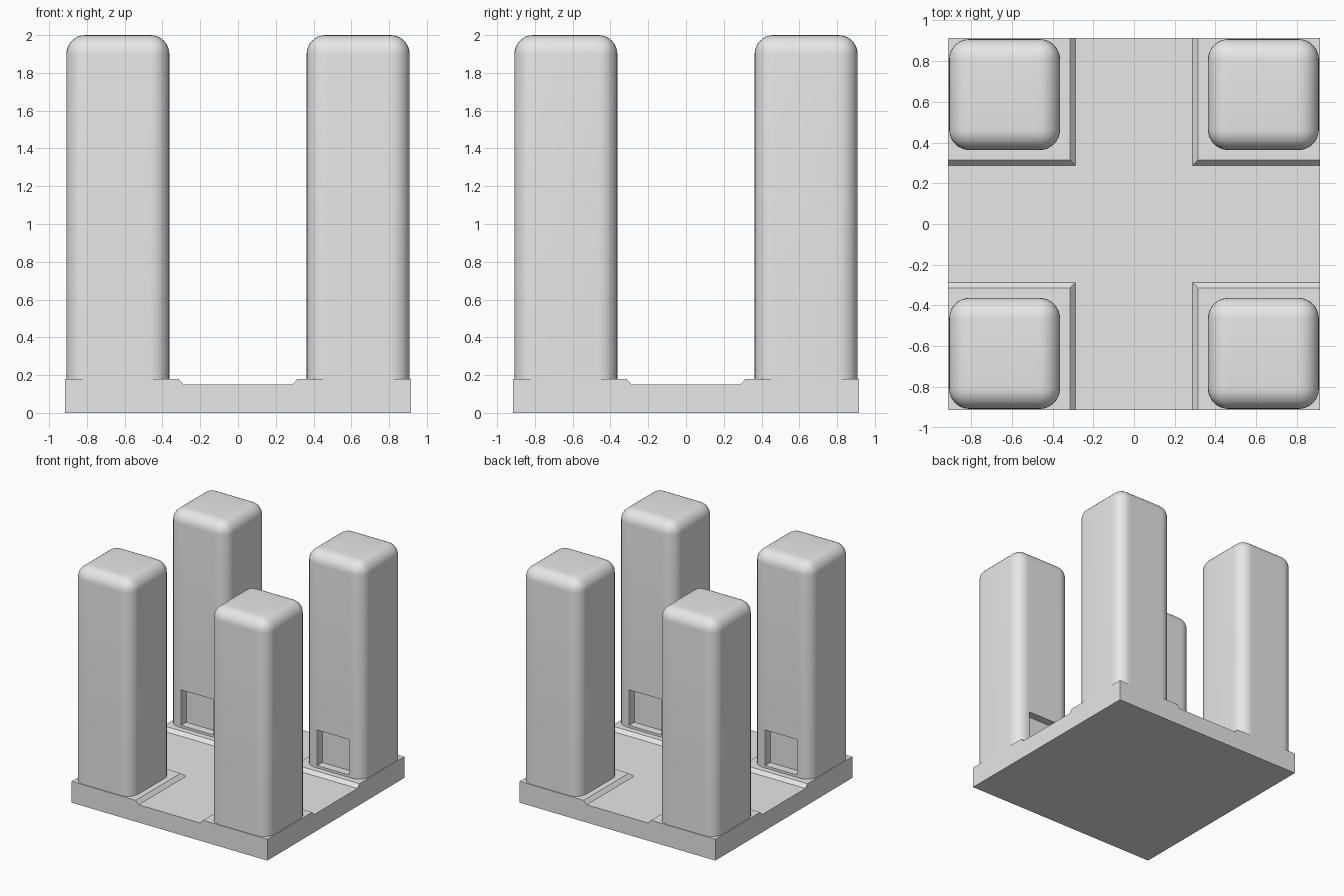
import bpy, bmesh, math
from mathutils import Vector

if "Cube" in bpy.data.objects:
    bpy.data.objects.remove(bpy.data.objects["Cube"])

concrete = bpy.data.materials.new("plain_grey")
concrete.diffuse_color = (0.8, 0.8, 0.8, 1)
concrete.use_nodes = True
concrete.node_tree.nodes["Principled BSDF"].inputs["Base Color"].default_value = concrete.diffuse_color

HALF = 0.915        # half width of the ground slab
SLAB_TOP, ROAD = 0.18, 0.15
CENTRE, TW = 0.636, 0.2725   # tower centre offset and half width


def make_object(name, bm):
    bmesh.ops.recalc_face_normals(bm, faces=bm.faces)
    mesh = bpy.data.meshes.new(name)
    bm.to_mesh(mesh)
    bm.free()
    mesh.materials.append(concrete)
    obj = bpy.data.objects.new(name, mesh)
    bpy.context.collection.objects.link(obj)
    return obj


# Ground slab: raised corner pads, sloped curbs and a sunken crossroads
bm = bmesh.new()
coords = [-HALF, -0.315, -0.288, 0.288, 0.315, HALF]
n = len(coords)
grid = [[bm.verts.new((x, y, SLAB_TOP if min(abs(x), abs(y)) > 0.3 else ROAD))
         for y in coords] for x in coords]
for i in range(n - 1):
    for j in range(n - 1):
        a, b, c, d = grid[i][j], grid[i + 1][j], grid[i + 1][j + 1], grid[i][j + 1]
        if i in (1, 3) and j in (1, 3):       # mitred curb corners
            tris = [(a, b, c), (a, c, d)] if i == j else [(a, b, d), (b, c, d)]
            for t in tris:
                bm.faces.new(t)
        else:
            bm.faces.new((a, b, c, d))
rim = [e for e in bm.edges if e.is_boundary]
skirt = bmesh.ops.extrude_edge_only(bm, edges=rim)["geom"]
for v in skirt:
    if isinstance(v, bmesh.types.BMVert):
        v.co.z = 0
bmesh.ops.contextual_create(
    bm, geom=[e for e in skirt if isinstance(e, bmesh.types.BMEdge)
              and all(v.co.z == 0 for v in e.verts)])
make_object("ground_slab", bm)


# Tower: rounded block with a square recessed doorway on its -y face
def make_tower(name, sx, sy):
    bm = bmesh.new()
    bmesh.ops.create_cube(bm, size=1)
    z0, z1 = SLAB_TOP - 0.01, 2.0
    for v in bm.verts:
        v.co = Vector((v.co.x * 2 * TW, v.co.y * 2 * TW, z1 if v.co.z > 0 else z0))
    rounded = [e for e in bm.edges if any(v.co.z > 1 for v in e.verts)]
    bmesh.ops.bevel(bm, geom=rounded, offset=0.1, segments=8, profile=0.5,
                    affect='EDGES')
    # cut the doorway outline, then push it in
    for co, no in (((-0.15, 0, 0), (1, 0, 0)), ((0.15, 0, 0), (1, 0, 0)),
                   ((0, 0, 0.2), (0, 0, 1)), ((0, 0, 0.5), (0, 0, 1))):
        bmesh.ops.bisect_plane(bm, geom=bm.verts[:] + bm.edges[:] + bm.faces[:],
                               plane_co=co, plane_no=no)
    door = []
    for f in bm.faces:
        c = f.calc_center_median()
        if f.normal.y < -0.99 and abs(c.x) < 0.1 and 0.2 < c.z < 0.5 and c.y < -TW + 0.001:
            door.append(f)
    new = bmesh.ops.extrude_face_region(bm, geom=door)["geom"]
    bmesh.ops.translate(bm, vec=(0, 0.068, 0),
                        verts=[v for v in new if isinstance(v, bmesh.types.BMVert)])
    bmesh.ops.delete(bm, geom=[f for f in door if f.is_valid], context='FACES')
    obj = make_object(name, bm)
    obj.location = (sx * CENTRE, sy * CENTRE, 0)
    obj.rotation_euler.z = 0 if sy > 0 else math.pi   # doors face the middle road
    bpy.ops.object.select_all(action='DESELECT')
    obj.select_set(True)
    bpy.context.view_layer.objects.active = obj
    bpy.ops.object.shade_smooth_by_angle(angle=math.radians(30))


for sy, row in ((-1, "front"), (1, "back")):
    for sx, side in ((-1, "left"), (1, "right")):
        make_tower(f"{row}_{side}_tower", sx, sy)
